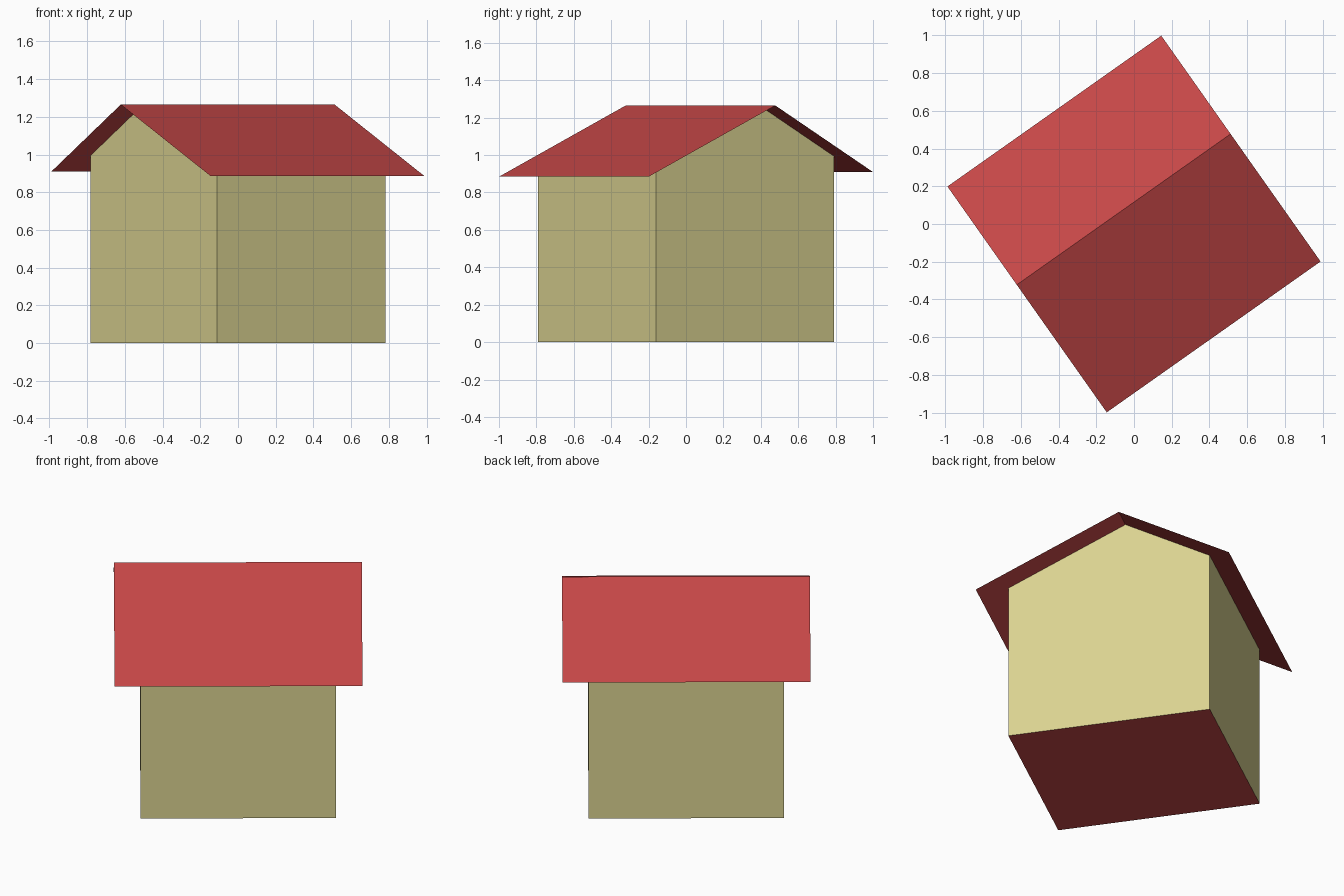
import bpy
import bmesh
from math import radians

cube = bpy.data.objects.get("Cube")
if cube:
    bpy.data.objects.remove(cube, do_unlink=True)

TURN = radians(35.2)          # whole house is turned about z
RIDGE = (0.095, 1.265)        # (across, height) of the off-centre ridge
EAVE_FRONT = (-0.733, 0.885)
EAVE_BACK = (0.733, 0.91)
ROOF_HALF = 0.694             # half length along the ridge
WALL_HALF = 0.547
WALL_DEPTH = 0.583


def linear(c):
    c /= 255
    return c / 12.92 if c <= 0.04045 else ((c + 0.055) / 1.055) ** 2.4


def material(name, rgb):
    colour = [linear(c) for c in rgb] + [1.0]
    mat = bpy.data.materials.new(name)
    mat.use_nodes = True
    mat.diffuse_color = colour
    mat.node_tree.nodes["Principled BSDF"].inputs["Base Color"].default_value = colour
    return mat


def roof_height(across):
    """Height of the roof sheet at a distance across the house."""
    end = EAVE_FRONT if across < RIDGE[0] else EAVE_BACK
    t = (across - RIDGE[0]) / (end[0] - RIDGE[0])
    return RIDGE[1] + t * (end[1] - RIDGE[1])


def extrude_profile(name, profile, half, strips, capped, mats):
    """Sweep a (across, height) profile along the ridge direction."""
    bm = bmesh.new()
    ends = [[bm.verts.new((x, y, z)) for y, z in profile] for x in (-half, half)]
    for i, j in strips:
        bm.faces.new((ends[0][i], ends[1][i], ends[1][j], ends[0][j]))
    if capped:
        bm.faces.new(ends[0][::-1])
        bm.faces.new(ends[1])
    bm.normal_update()
    for f in bm.faces:
        f.material_index = 1 if len(mats) > 1 and f.normal.z < -0.9 else 0
    mesh = bpy.data.meshes.new(name)
    bm.to_mesh(mesh)
    bm.free()
    for m in mats:
        mesh.materials.append(m)
    obj = bpy.data.objects.new(name, mesh)
    obj.rotation_euler.z = TURN
    bpy.context.collection.objects.link(obj)
    return obj


tan = material("tan_wall", (219, 211, 145))
red = material("roof_red", (198, 71, 71))

# Walls with gable ends and a red floor, open under the roof
d = WALL_DEPTH
body = [(-d, 0), (d, 0), (d, roof_height(d)), RIDGE, (-d, roof_height(-d))]
extrude_profile("walls", body, WALL_HALF, [(1, 0), (2, 1), (0, 4)], True, [tan, red])

# Thin overhanging roof sheet
extrude_profile("roof", [EAVE_FRONT, RIDGE, EAVE_BACK], ROOF_HALF,
                [(0, 1), (1, 2)], False, [red])
